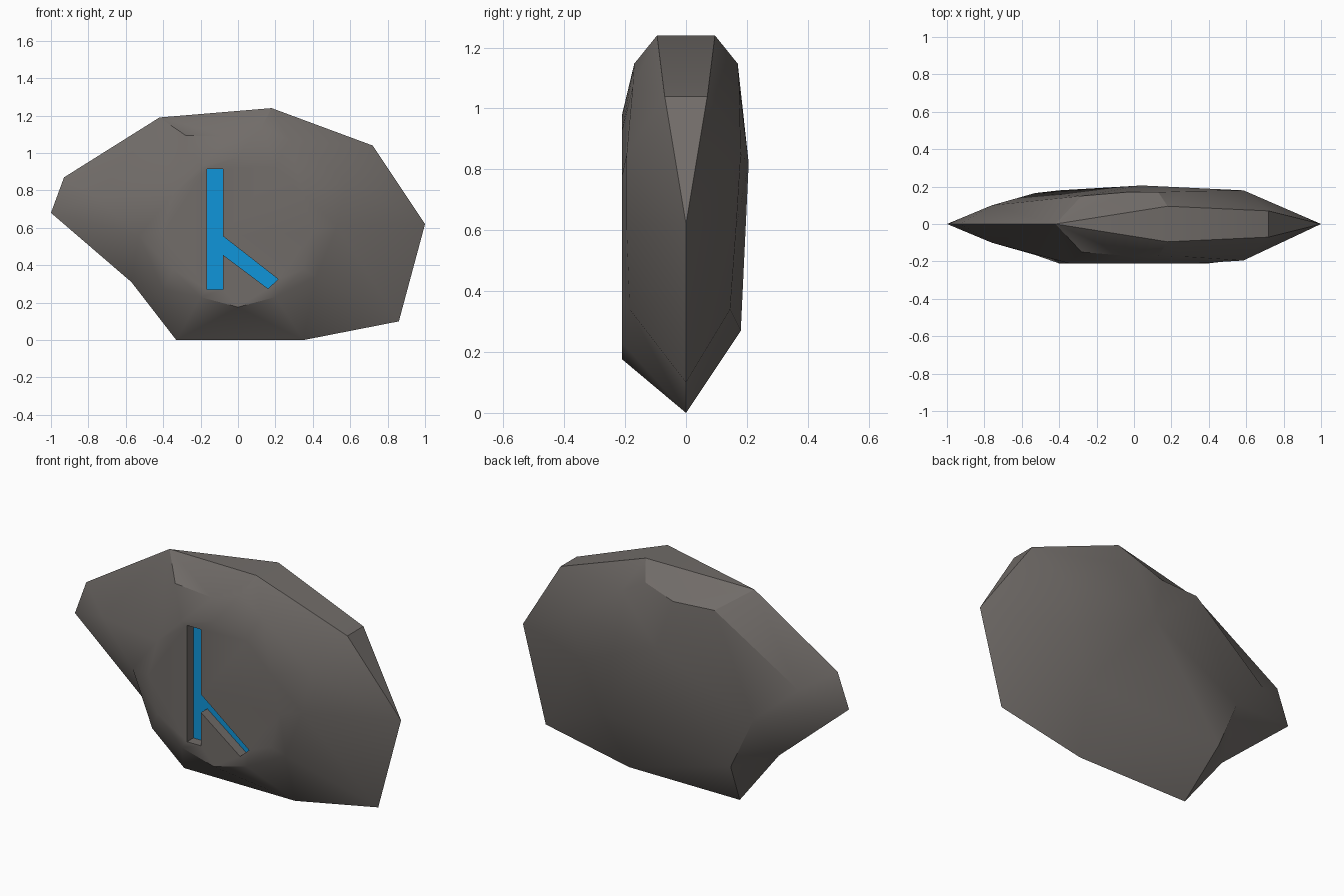
import bpy, bmesh, math
from mathutils import Vector
from mathutils.geometry import delaunay_2d_cdt

if "Cube" in bpy.data.objects:
    bpy.data.objects.remove(bpy.data.objects["Cube"])


def material(name, rgb):
    m = bpy.data.materials.new(name)
    m.diffuse_color = (*rgb, 1)
    m.use_nodes = True
    m.node_tree.nodes["Principled BSDF"].inputs["Base Color"].default_value = m.diffuse_color
    return m


# Stone silhouette: x, z, half thickness at the rim
rim = [(-1, .68, 0), (-.93, .87, 0), (-.42, 1.19, 0), (.18, 1.24, .095), (.72, 1.04, .07),
       (1, .62, 0), (.86, .10, 0), (.35, 0, 0), (-.33, 0, 0), (-.57, .31, 0)]
# Chipped shoulder corners: x, z, depth in front, depth behind
shoulder = [(-.76, .76, .10, .10), (-.28, 1.094, .15, .15), (-.04, 1.087, .17, .17),
            (.13, 1.147, .17, .17), (.27, 1.07, .175, .175), (.585, .85, .195, .18),
            (.53, .61, .195, .165), (.42, .34, .185, .145), (-.53, .56, .165, .165),
            (-.40, .27, .18, .18)]
# Creases join rim (0-9) and shoulder (10-19) points
chains = [(0, 10, 18, 19, 8), (2, 11, 12, 13, 3), (13, 14, 4), (4, 15, 16, 5), (16, 17, 7)]
# Rune: a stem with one slanting arm
rune = [(-.165, .915), (-.165, .27), (-.08, .27), (-.08, .455),
        (.16, .275), (.215, .325), (-.08, .555), (-.08, .915)]
FRONT, GROOVE = .21, .055

bm = bmesh.new()


def loop_edges(start, n):
    return [(start + i, start + (i + 1) % n) for i in range(n)]


def build_side(sign):
    """Triangulate one side between its creases; return rim vertices and rune faces."""
    pts = list(rim) + [(s[0], s[1], s[2] if sign < 0 else s[3]) for s in shoulder]
    edges = loop_edges(0, len(rim))
    for c in chains:
        edges += list(zip(c, c[1:]))
    faces = []
    if sign < 0:
        # flat twelve-sided panel holding the rune
        start = len(pts)
        pts += [(.402 * math.sin(a * math.pi / 6), .578 + .402 * math.cos(a * math.pi / 6), FRONT)
                for a in range(12)]
        edges += loop_edges(start, 12)
        start = len(pts)
        pts += [(x, z, FRONT) for x, z in rune]
        faces = [list(range(start, len(pts)))]
    else:
        # gentle bulge of the back
        pts.append((.04, .82, .206))
    out = delaunay_2d_cdt([Vector(p[:2]) for p in pts], edges, faces, 1, 1e-5)
    verts, lookup = [], {}
    for i, co in enumerate(out[0]):
        src = out[3][i][0]
        v = bm.verts.new((co.x, sign * pts[src][2], co.y))
        verts.append(v)
        lookup[src] = v
    cut = []
    for f, origin in zip(out[2], out[5]):
        face = bm.faces.new([verts[i] for i in f])
        if origin:
            cut.append(face)
    return [lookup[i] for i in range(len(rim))], cut


front_rim, cut = build_side(-1)
back_rim, _ = build_side(1)

# Narrow flat strip along the top
for i in (2, 3, 4):
    bm.faces.new((front_rim[i], front_rim[i + 1], back_rim[i + 1], back_rim[i]))

# Sink the rune into the panel and paint its floor
floor = bmesh.ops.extrude_face_region(bm, geom=cut)["geom"]
bmesh.ops.translate(bm, vec=(0, GROOVE, 0),
                    verts=[g for g in floor if isinstance(g, bmesh.types.BMVert)])
for g in floor:
    if isinstance(g, bmesh.types.BMFace):
        g.material_index = 1
bmesh.ops.delete(bm, geom=[f for f in cut if f.is_valid], context='FACES_ONLY')
bmesh.ops.remove_doubles(bm, verts=bm.verts[:], dist=1e-4)
bmesh.ops.recalc_face_normals(bm, faces=bm.faces[:])

mesh = bpy.data.meshes.new("rune_stone")
bm.to_mesh(mesh)
bm.free()
mesh.materials.append(material("grey stone", (.165, .150, .140)))
mesh.materials.append(material("rune blue", (.005, .30, .70)))
stone = bpy.data.objects.new("rune_stone", mesh)
bpy.context.collection.objects.link(stone)
bpy.context.view_layer.objects.active = stone
stone.select_set(True)
bpy.ops.object.shade_smooth_by_angle(angle=math.radians(30))
